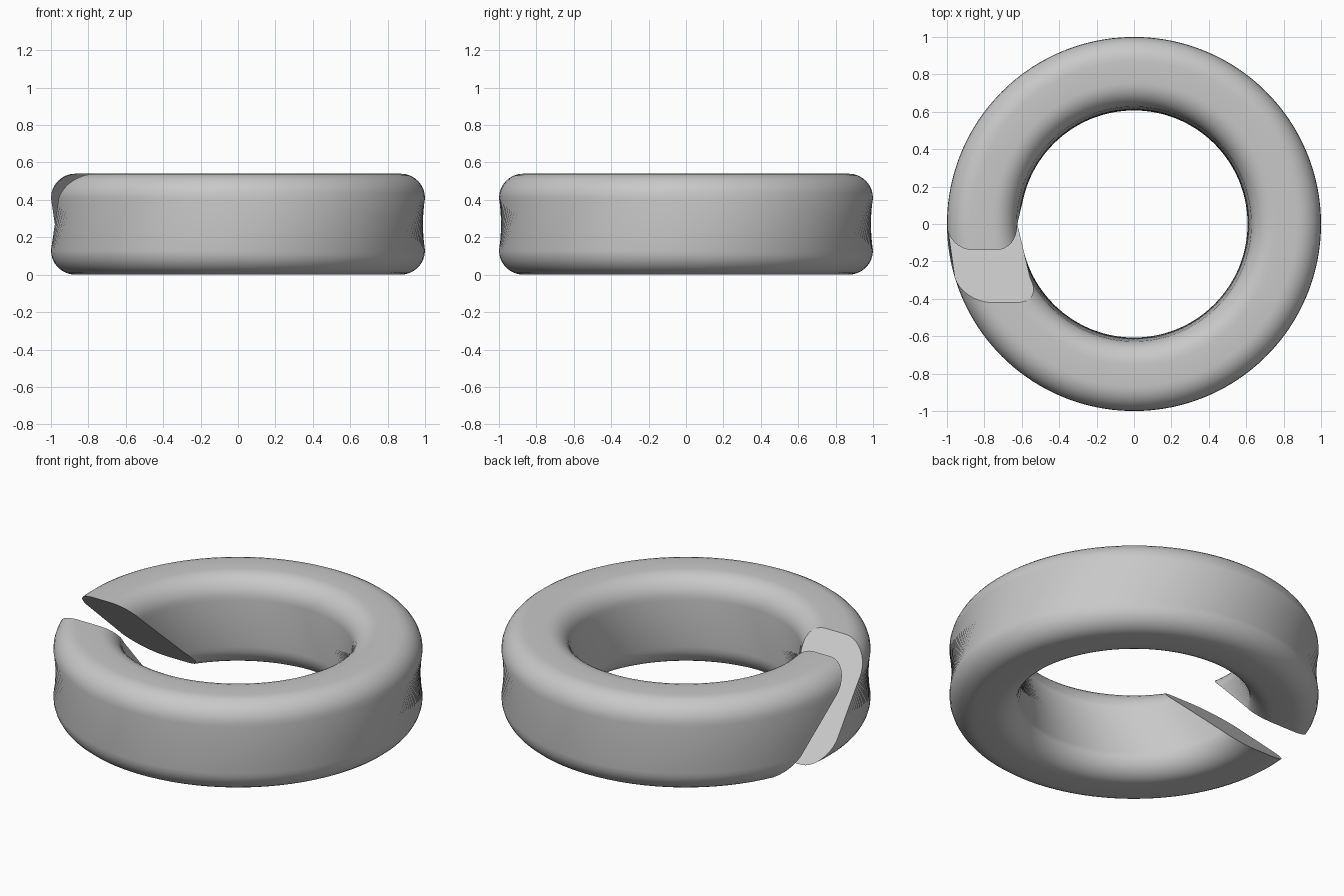
import bpy
import bmesh
from math import asin, cos, sin, pi, radians

cube = bpy.data.objects.get("Cube")
if cube:
    bpy.data.objects.remove(cube, do_unlink=True)

INNER, OUTER, HEIGHT = 0.625, 1.0, 0.54
ROUND, ARC_STEPS, RING_STEPS = 0.13, 8, 144
LOW_LIP, HIGH_LIP = -0.42, -0.14      # y of the two slot faces at the top
RUN = 0.56                            # y travel of the slanted slot, top to bottom


def rounded_section():
    """Cross-section (radius, z) of the ring: a rectangle with round corners."""
    corners = [(OUTER - ROUND, HEIGHT - ROUND), (INNER + ROUND, HEIGHT - ROUND),
               (INNER + ROUND, ROUND), (OUTER - ROUND, ROUND)]
    points = []
    for i, (r, z) in enumerate(corners):
        for k in range(ARC_STEPS + 1):
            a = (i + k / ARC_STEPS) * pi / 2
            points.append((r + ROUND * cos(a), z + ROUND * sin(a)))
    return points


def slot_offset(lip, r, z):
    """Angle from the -x axis at which a slanted slot face meets radius r."""
    return asin((lip + RUN * (HEIGHT - z) / HEIGHT) / r)


# Ring swept from one slanted slot face round to the other
section = rounded_section()
bm = bmesh.new()
rings = []
for step in range(RING_STEPS + 1):
    t = step / RING_STEPS
    ring = []
    for r, z in section:
        start = -pi - slot_offset(LOW_LIP, r, z)
        end = pi - slot_offset(HIGH_LIP, r, z)
        a = start + (end - start) * t
        ring.append(bm.verts.new((r * cos(a), r * sin(a), z)))
    rings.append(ring)

count = len(section)
for near, far in zip(rings, rings[1:]):
    for i in range(count):
        j = (i + 1) % count
        bm.faces.new((near[i], near[j], far[j], far[i]))

# Flat slot faces
bm.faces.new(rings[0])
bm.faces.new(rings[-1])
bmesh.ops.recalc_face_normals(bm, faces=bm.faces)

mesh = bpy.data.meshes.new("split_ring")
bm.to_mesh(mesh)
bm.free()
washer = bpy.data.objects.new("split_ring", mesh)
bpy.context.collection.objects.link(washer)

# Plain grey metal
grey = bpy.data.materials.new("grey_metal")
grey.use_nodes = True
colour = (0.58, 0.58, 0.58, 1)
grey.diffuse_color = colour
for node in grey.node_tree.nodes:
    if node.type == 'BSDF_PRINCIPLED':
        node.inputs["Base Color"].default_value = colour
mesh.materials.append(grey)

# Smooth body with crisp slot edges
bpy.ops.object.select_all(action='DESELECT')
washer.select_set(True)
bpy.context.view_layer.objects.active = washer
bpy.ops.object.shade_smooth_by_angle(angle=radians(30))
